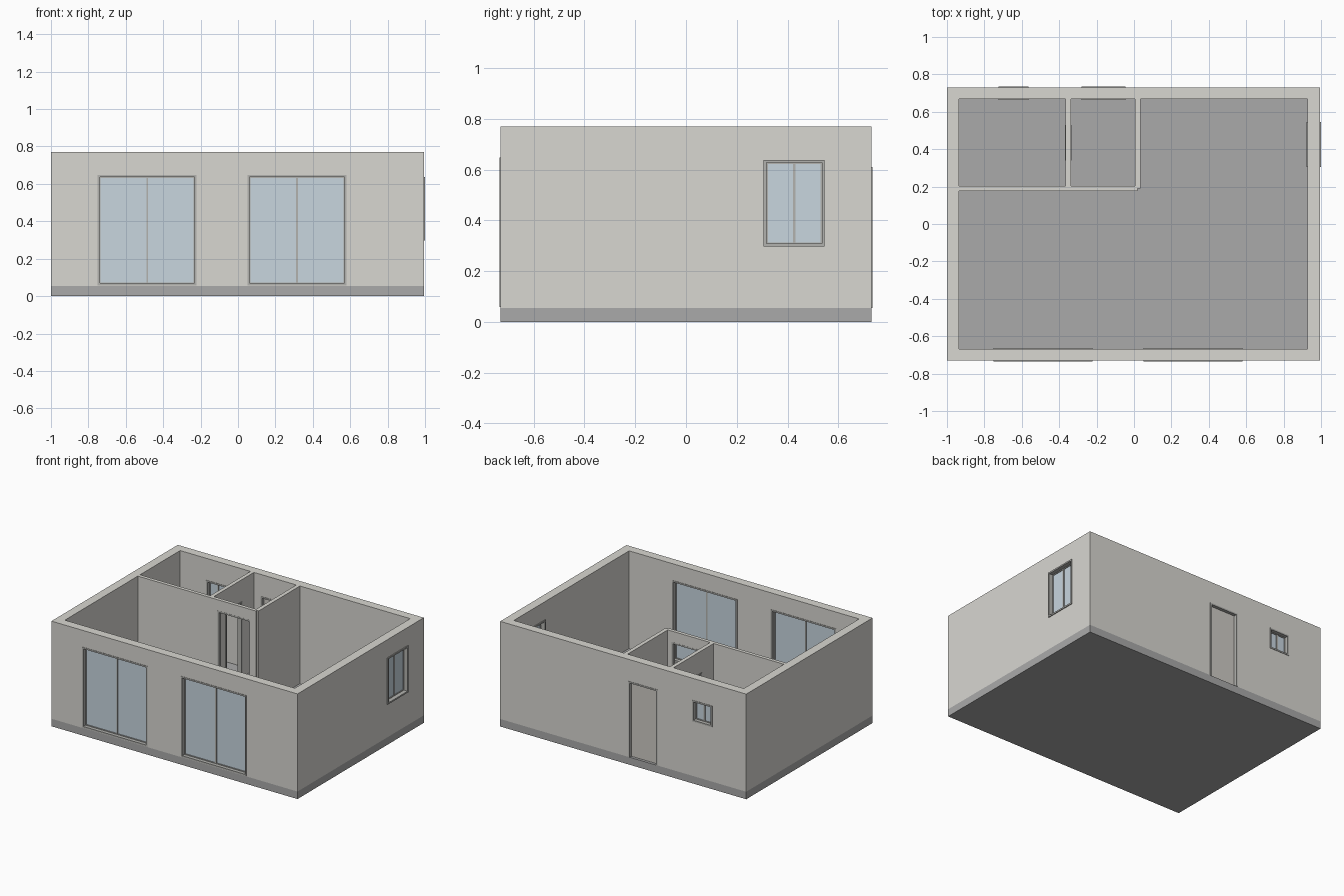
import bpy, bmesh
from mathutils import Vector

if "Cube" in bpy.data.objects:
    bpy.data.objects.remove(bpy.data.objects["Cube"])


def material(name, color):
    m = bpy.data.materials.new(name)
    m.diffuse_color = (*color, 1)
    m.use_nodes = True
    m.node_tree.nodes["Principled BSDF"].inputs["Base Color"].default_value = m.diffuse_color
    return m


WALL = material("warm_plaster", (0.69, 0.68, 0.64))
SLAB = material("concrete", (0.40, 0.40, 0.40))
FRAME = material("frame_grey", (0.45, 0.45, 0.43))
GLASS = material("pale_blue_glass", (0.58, 0.67, 0.74))
DOOR = material("door_panel", (0.62, 0.60, 0.56))


def boxes(name, spans, mat=None):
    """One object made from boxes, each given as (x0, x1, y0, y1, z0, z1)."""
    bm = bmesh.new()
    for x0, x1, y0, y1, z0, z1 in spans:
        lo, hi = Vector((x0, y0, z0)), Vector((x1, y1, z1))
        verts = bmesh.ops.create_cube(bm, size=1)["verts"]
        bmesh.ops.scale(bm, vec=hi - lo, verts=verts)
        bmesh.ops.translate(bm, vec=(lo + hi) / 2, verts=verts)
    mesh = bpy.data.meshes.new(name)
    bm.to_mesh(mesh)
    bm.free()
    obj = bpy.data.objects.new(name, mesh)
    bpy.context.collection.objects.link(obj)
    if mat:
        mesh.materials.append(mat)
    return obj


def cut(obj, span):
    cutter = boxes("cutter", [span])
    cutter.hide_render = True
    mod = obj.modifiers.new("opening", "BOOLEAN")
    mod.operation, mod.solver, mod.object = "DIFFERENCE", "EXACT", cutter
    bpy.context.view_layer.objects.active = obj
    bpy.ops.object.modifier_apply(modifier=mod.name)
    bpy.data.objects.remove(cutter)


def orient(axis, u0, u1, d0, d1, z0, z1):
    """Span along the wall (u) and through the wall (d) to x, y, z."""
    return (u0, u1, d0, d1, z0, z1) if axis == "x" else (d0, d1, u0, u1, z0, z1)


def ring(axis, u0, u1, d0, d1, z0, z1, w, sill=True):
    low = z0 + w if sill else z0
    bars = [(u0, u0 + w, d0, d1, z0, z1), (u1 - w, u1, d0, d1, z0, z1),
            (u0 + w, u1 - w, d0, d1, z1 - w, z1)]
    if sill:
        bars.append((u0 + w, u1 - w, d0, d1, z0, low))
    return [orient(axis, *b) for b in bars]


P = 0.006    # how far linings stand proud of the wall
W = 0.011    # lining width


def opening(name, wall, axis, u, d, z, kind, proud=P):
    cut(wall, orient(axis, *u, d[0] - 0.02, d[1] + 0.02, *z))
    boxes(name + "_frame", ring(axis, *u, d[0] - proud, d[1] + proud, *z, W,
                                kind == "window"), FRAME)
    a, b, mid, t = u[0] + W, u[1] - W, sum(d) / 2, 0.004
    if kind == "window":
        # two sashes meeting in the middle
        c, low, top, s = (a + b) / 2, z[0] + W, z[1] - W, 0.005
        sashes, panes = [], []
        for p, q in ((a, c), (c, b)):
            sashes += ring(axis, p, q, mid - 0.009, mid + 0.009, low, top, s)
            panes.append(orient(axis, p + s, q - s, mid - t, mid + t, low + s, top - s))
        boxes(name + "_sashes", sashes, FRAME)
        boxes(name + "_glass", panes, GLASS)
    elif kind == "door":
        boxes(name + "_leaf", [orient(axis, a, b, mid - 0.012, mid + 0.012,
                                      z[0], z[1] - W)], DOOR)


# Footprint
X0, X1, Y = -1.0, 0.994, 0.731
IX0, IX1, IY = -0.936, 0.928, 0.667
Z0, Z1 = 0.055, 0.77

# Floor slab and outer walls
boxes("floor_slab", [(X0, X1, -Y, Y, 0, Z0)], SLAB)
outer = boxes("outer_walls", [(X0, X1, -Y, Y, Z0, Z1)], WALL)
cut(outer, (IX0, IX1, -IY, IY, Z0 - 0.1, Z1 + 0.1))

# Inner partitions
hall = boxes("long_partition", [(IX0, 0.02, 0.177, 0.203, Z0, Z1)], WALL)
divider = boxes("room_divider", [(-0.366, -0.338, 0.203, IY, Z0, Z1)], WALL)
boxes("end_partition", [(0.006, 0.035, 0.19, IY, Z0, Z1)], WALL)

# Large glazed openings at the front
for side, u in (("left", (-0.75, -0.221)), ("right", (0.051, 0.58))):
    opening("front_glazing_" + side, outer, "x", u, (-Y, -IY), (0.058, 0.648), "window", 0.003)

# Side window, back window, back door
opening("side_window", outer, "y", (0.306, 0.546), (IX1, X1), (0.297, 0.638), "window")
opening("back_window", outer, "x", (-0.725, -0.564), (IY, Y), (0.455, 0.61), "window", 0.003)
opening("back_door", outer, "x", (-0.281, -0.046), (IY, Y), (Z0, 0.61), "door", 0.003)

# Open doorways inside
opening("long_partition_doorway", hall, "x", (-0.29, -0.025), (0.177, 0.203), (Z0, 0.69), "open", 0.001)
opening("divider_doorway", divider, "y", (0.34, 0.53), (-0.366, -0.338), (Z0, 0.61), "open", 0.003)
